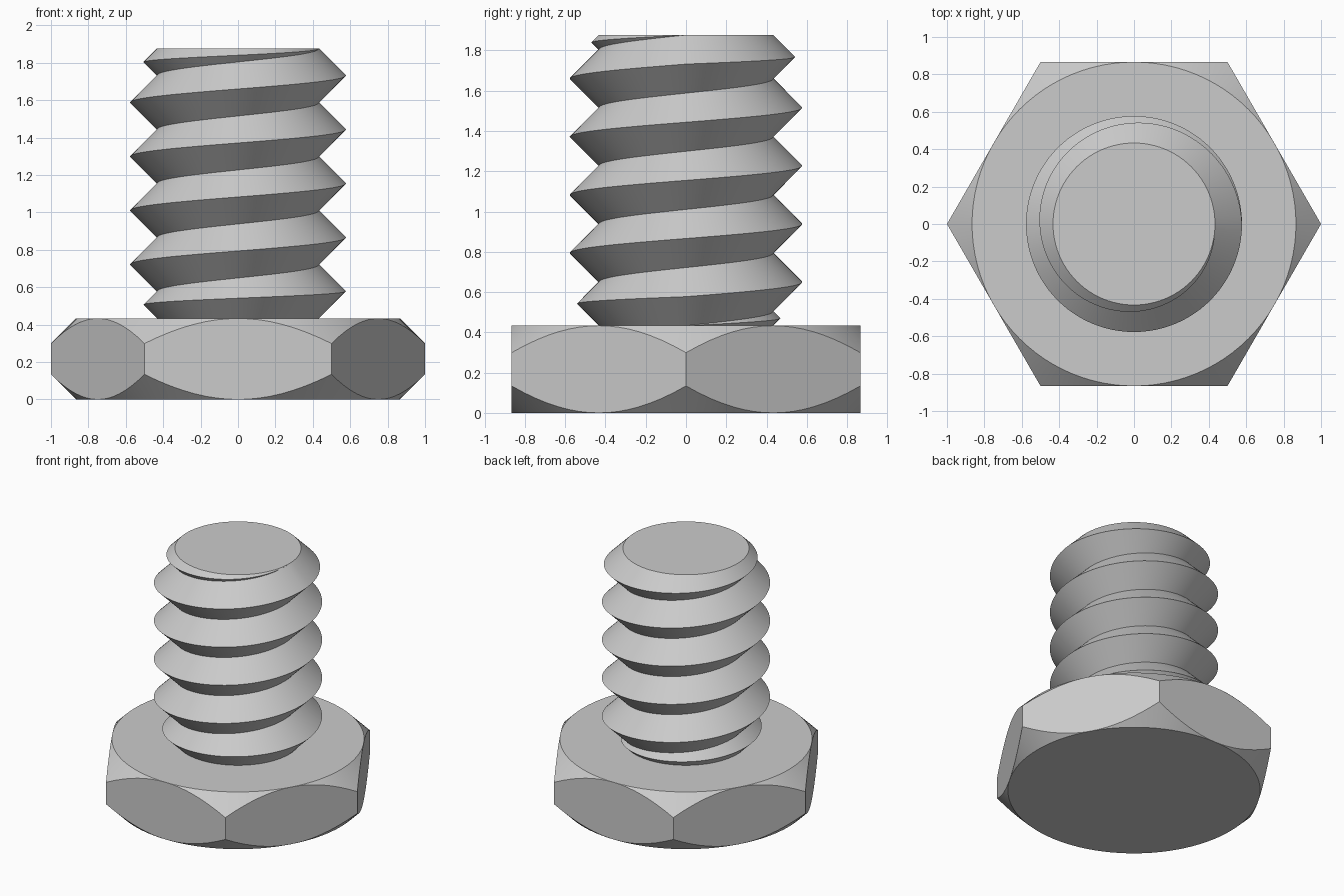
import bpy, bmesh
from math import cos, sin, pi

cube = bpy.data.objects.get("Cube")
if cube:
    bpy.data.objects.remove(cube, do_unlink=True)

SEG = 96                     # steps per turn
APOTHEM = cos(pi / 6)        # hexagon with corners at radius 1
HEAD_H = 0.433
ROOT = 0.433                 # thread root radius
PITCH = 0.2887
THREADS = 5                  # shank length in pitches

steel = bpy.data.materials.new("steel grey")
steel.use_nodes = True
GREY = (0.6, 0.6, 0.6, 1)
steel.diffuse_color = GREY
steel.node_tree.nodes["Principled BSDF"].inputs["Base Color"].default_value = GREY


def polar(r, a, z):
    return (r * cos(a), r * sin(a), z)


def skin(bm, rows):
    """Join neighbouring rows of points with quads."""
    rows = [[bm.verts.new(p) for p in row] for row in rows]
    for r0, r1 in zip(rows, rows[1:]):
        for i in range(len(r0) - 1):
            bm.faces.new((r0[i], r1[i], r1[i + 1], r0[i + 1]))
    return rows


def finish(bm, name):
    bmesh.ops.remove_doubles(bm, verts=bm.verts, dist=1e-5)
    bmesh.ops.dissolve_degenerate(bm, edges=bm.edges, dist=1e-5)
    bmesh.ops.recalc_face_normals(bm, faces=bm.faces)
    mesh = bpy.data.meshes.new(name)
    bm.to_mesh(mesh)
    bm.free()
    mesh.materials.append(steel)
    obj = bpy.data.objects.new(name, mesh)
    bpy.context.collection.objects.link(obj)
    bpy.ops.object.select_all(action='DESELECT')
    obj.select_set(True)
    bpy.context.view_layer.objects.active = obj
    bpy.ops.object.shade_smooth_by_angle(angle=pi / 6)
    return obj


# Hex head: flats cut by a 45 degree cone above and below
bm = bmesh.new()
columns = []
for i in range(SEG + 1):
    a = 2 * pi * i / SEG
    r = APOTHEM / cos((a % (pi / 3)) - pi / 6)
    cut = r - APOTHEM
    columns.append([polar(APOTHEM, a, 0), polar(r, a, cut),
                    polar(r, a, HEAD_H - cut), polar(APOTHEM, a, HEAD_H),
                    polar(ROOT, a, HEAD_H)])
rows = skin(bm, columns)
bm.faces.new([row[0] for row in rows[:-1]])
finish(bm, "hex_head")

# Threaded shank: one V ridge swept up a helix, fading in and out over one turn
bm = bmesh.new()
ridge = []
for i in range((THREADS + 1) * SEG + 1):
    turn = i / SEG
    a = 2 * pi * turn
    low = HEAD_H + PITCH * max(0, turn - 1)
    high = HEAD_H + PITCH * min(THREADS, turn)
    ridge.append([polar(ROOT, a, low),
                  polar(ROOT + (high - low) / 2, a, (low + high) / 2),
                  polar(ROOT, a, high)])
rows = skin(bm, ridge)
bm.faces.new([row[2] for row in rows[THREADS * SEG:-1]])
finish(bm, "threaded_shank")
